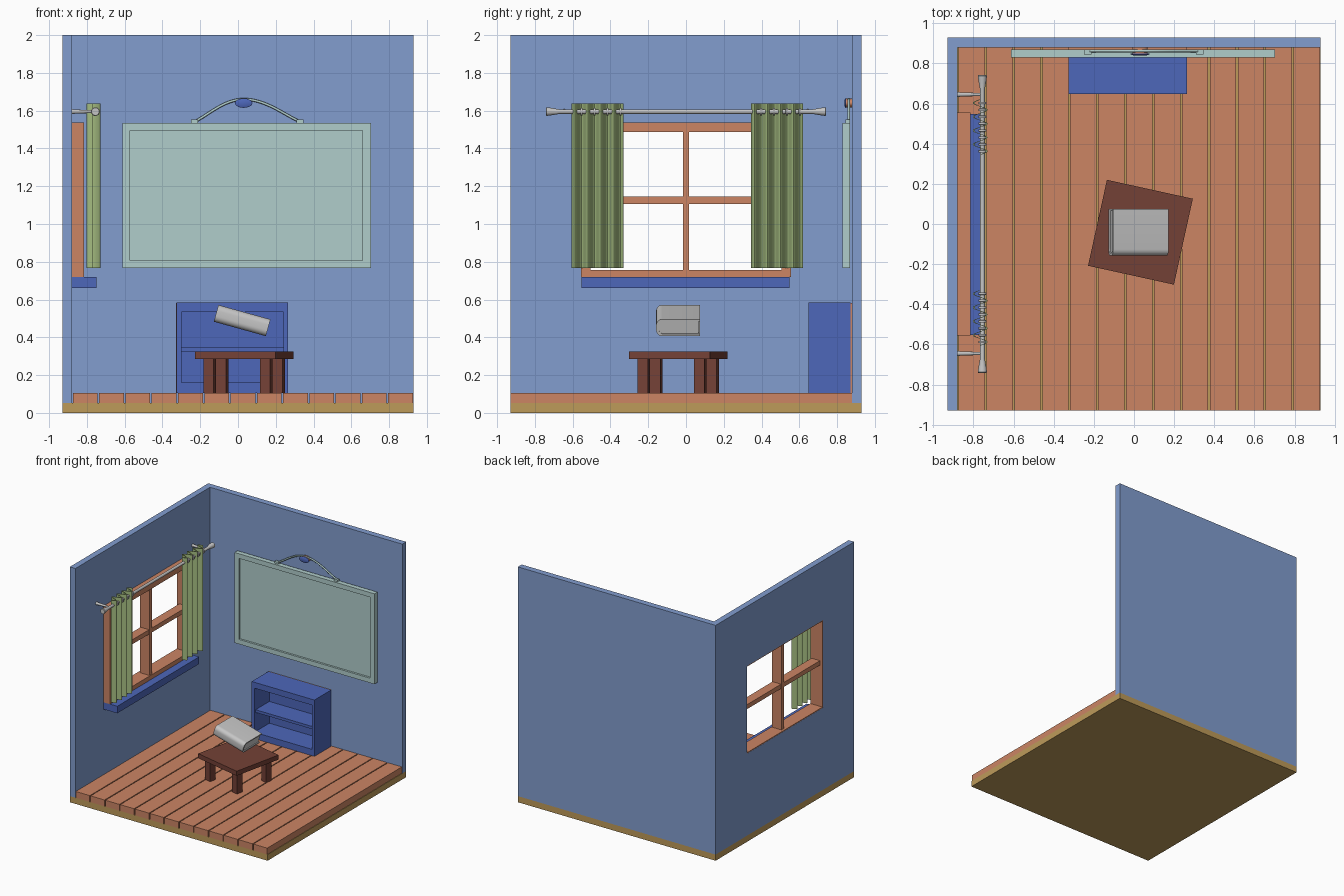
import bpy, bmesh, math
from mathutils import Matrix, Vector

if "Cube" in bpy.data.objects:
    bpy.data.objects.remove(bpy.data.objects["Cube"])


def mat(name, r, g, b):
    lin = [((c / 255 + 0.055) / 1.055) ** 2.4 for c in (r, g, b)]
    m = bpy.data.materials.new(name)
    m.diffuse_color = (*lin, 1)
    m.use_nodes = True
    m.node_tree.nodes["Principled BSDF"].inputs["Base Color"].default_value = m.diffuse_color
    return m


WALL = mat("wall blue", 130, 157, 207)
WOOD = mat("orange wood", 204, 133, 100)
TAN = mat("base tan", 190, 155, 90)
TEAL = mat("pale teal", 176, 205, 203)
ROYAL = mat("royal blue", 77, 103, 186)
BROWN = mat("dark brown", 116, 65, 54)
GREY = mat("light grey", 197, 197, 197)
GREEN = mat("curtain green", 165, 189, 129)


def build(name, verts, faces, material, smooth=None):
    bm = bmesh.new()
    vs = [bm.verts.new(v) for v in verts]
    for f in faces:
        bm.faces.new([vs[i] for i in f])
    bmesh.ops.recalc_face_normals(bm, faces=bm.faces)
    me = bpy.data.meshes.new(name)
    bm.to_mesh(me)
    bm.free()
    me.materials.append(material)
    if smooth:
        me.shade_smooth()
        me.set_sharp_from_angle(angle=math.radians(smooth))
    ob = bpy.data.objects.new(name, me)
    bpy.context.collection.objects.link(ob)
    return ob


def place(axis, d, u, v):
    return {"x": (d, u, v), "y": (u, d, v), "z": (u, v, d)}[axis]


def prism(name, axis, outline, d0, d1, material, smooth=None):
    n = len(outline)
    verts = [place(axis, d, u, v) for d in (d0, d1) for u, v in outline]
    faces = [(i, (i + 1) % n, n + (i + 1) % n, n + i) for i in range(n)]
    faces += [tuple(range(n)), tuple(range(n, 2 * n))]
    return build(name, verts, faces, material, smooth)


def box(name, x0, x1, y0, y1, z0, z1, material):
    return prism(name, "z", [(x0, y0), (x1, y0), (x1, y1), (x0, y1)], z0, z1, material)


def ring(name, axis, d0, d1, outer, inner, material):
    """Rectangular slab with a rectangular hole; rectangles are u0, u1, v0, v1."""
    verts = []
    for d in (d0, d1):
        for a, b, c, e in (outer, inner):
            verts += [place(axis, d, *p) for p in ((a, c), (b, c), (b, e), (a, e))]
    faces = []
    for i in range(4):
        j = (i + 1) % 4
        faces += [(i, j, 4 + j, 4 + i), (8 + i, 8 + j, 12 + j, 12 + i),
                  (i, j, 8 + j, 8 + i), (4 + i, 4 + j, 12 + j, 12 + i)]
    return build(name, verts, faces, material)


def lathe(name, axis, profile, centre, material, su=1, sv=1, n=20):
    """Turned part: profile of (distance along axis, radius)."""
    verts, faces = [], []
    for d, r in profile:
        for k in range(n):
            a = 2 * math.pi * k / n
            verts.append(Vector(place(axis, d, su * r * math.cos(a), sv * r * math.sin(a))) + Vector(centre))
    for s in range(len(profile) - 1):
        for k in range(n):
            j = (k + 1) % n
            faces.append((s * n + k, s * n + j, s * n + n + j, s * n + n + k))
    faces += [tuple(range(n)), tuple(range(len(verts) - n, len(verts)))]
    return build(name, verts, faces, material, 35)


# Room shell: base, walls, floor planks
box("base_slab", -0.93, 0.93, -0.93, 0.93, 0, 0.052, TAN)
ring("left_wall", "x", -0.93, -0.878, (-0.93, 0.93, 0.052, 2), (-0.51, 0.51, 0.75, 1.495), WALL)
box("back_wall", -0.878, 0.93, 0.878, 0.93, 0.052, 2, WALL)
pitch = (0.93 + 0.878) / 13
for i in range(13):
    x = -0.878 + i * pitch
    box(f"floor_plank_{i + 1}", x + 0.004, x + pitch - 0.004, -0.93, 0.878, 0.052, 0.106, WOOD)

# Window: frame, glazing bars, sill
ring("window_frame", "x", -0.929, -0.815, (-0.555, 0.555, 0.72, 1.537), (-0.506, 0.506, 0.757, 1.488), WOOD)
box("window_upright_bar", -0.91, -0.822, -0.016, 0.016, 0.75, 1.495, WOOD)
box("window_cross_bar", -0.905, -0.825, -0.51, 0.51, 1.107, 1.145, WOOD)
box("window_sill", -0.88, -0.748, -0.553, 0.547, 0.66, 0.72, ROYAL)

# Curtain rod with flared ends, and wall brackets
lathe("curtain_rod", "y", [(-0.742, 0.02), (-0.738, 0.023), (-0.715, 0.02), (-0.67, 0.012),
      (0.67, 0.012), (0.715, 0.02), (0.738, 0.023), (0.742, 0.02)], (-0.755, 0, 1.595), GREY)
for side, y in (("front", -0.645), ("back", 0.645)):
    lathe(f"{side}_rod_bracket", "x", [(-0.88, 0.014), (-0.865, 0.011), (-0.755, 0.007)], (0, y, 1.595), GREY, n=12)

# Curtains: wavy sheets with eyelets where they cross the rod
for side, y0 in (("front", -0.605), ("back", 0.345)):
    width, waves, n = 0.275, 4, 64
    wave = [(-0.762 + 0.033 * math.sin(2 * math.pi * waves * i / n), y0 + width * i / n) for i in range(n + 1)]
    outline = wave + [(x - 0.008, y) for x, y in reversed(wave)]
    prism(f"{side}_curtain", "z", outline, 0.767, 1.637, GREEN, 50)
    for k in range(8):
        lathe(f"{side}_eyelet_{k + 1}", "y", [(-0.006, 0.013), (-0.005, 0.02), (0.005, 0.02), (0.006, 0.013)],
              (-0.755, y0 + width * (k + 0.5) / 8, 1.595), GREY, n=12)

# Hanging board: frame, recessed panel, lugs, cord, wall peg
ring("board_frame", "y", 0.828, 0.868, (-0.612, 0.703, 0.768, 1.536), (-0.572, 0.66, 0.808, 1.496), TEAL)
box("board_panel", -0.575, 0.663, 0.845, 0.865, 0.805, 1.499, TEAL)
for side, x in (("left", -0.23), ("right", 0.328)):
    box(f"{side}_cord_lug", x - 0.018, x + 0.018, 0.845, 0.868, 1.53, 1.552, TEAL)
curve = bpy.data.curves.new("hanging_cord", "CURVE")
curve.dimensions = "3D"
curve.bevel_depth = 0.007
curve.bevel_resolution = 2
curve.use_fill_caps = True
line = curve.splines.new("POLY")
line.points.add(40)
for i, p in enumerate(line.points):
    t = i / 20 - 1
    x = 0.03 + t * (0.265 if t < 0 else 0.305)
    z = 1.54 + 0.12 * max(0, 0.5 + 0.5 * math.cos(math.pi * t)) ** 0.6
    p.co = (x, 0.862, z, 1)
curve.materials.append(TEAL)
bpy.context.collection.objects.link(bpy.data.objects.new("hanging_cord", curve))
lathe("peg_shaft", "y", [(0.848, 0.024), (0.878, 0.024)], (0.03, 0, 1.64), WOOD, su=1.6)
lathe("peg_cap", "y", [(0.84, 0.018), (0.844, 0.025), (0.848, 0.025)], (0.03, 0, 1.64), ROYAL, su=1.85)

# Low bookcase
ring("bookcase_body", "y", 0.648, 0.87, (-0.325, 0.265, 0.106, 0.585), (-0.3, 0.24, 0.16, 0.535), ROYAL)
box("bookcase_back", -0.31, 0.25, 0.85, 0.868, 0.12, 0.57, ROYAL)
box("bookcase_shelf", -0.305, 0.245, 0.665, 0.86, 0.322, 0.345, ROYAL)
box("bookcase_backing_strip", -0.328, 0.262, 0.87, 0.878, 0.106, 0.583, WOOD)

# Table, turned slightly
turn = Matrix.Translation((0.032, -0.041, 0)) @ Matrix.Rotation(math.radians(-12.4), 4, "Z")
box("table_top", -0.219, 0.219, -0.219, 0.219, 0.286, 0.325, BROWN).matrix_world = turn
for i, sx in enumerate((-1, 1)):
    for j, sy in enumerate((-1, 1)):
        x, y, w = sx * 0.153, sy * 0.153, 0.028
        leg = box(f"table_leg_{2 * i + j + 1}", x - w, x + w, y - w, y + w, 0.106, 0.288, BROWN)
        leg.matrix_world = turn

# Book hovering at a tilt: rounded cover around a page block


def rounded(y0, y1, h, r):
    """Half-open outline from the upper free edge round the spine to the lower one."""
    pts = [(y1, h)]
    for k in range(7):
        a = math.pi / 2 * (1 + k / 6)
        pts.append((y0 + r + r * math.cos(a), h - r + r * math.sin(a)))
    return pts + [(y, -z) for y, z in reversed(pts)]


tilt = Matrix.Translation((0.022, -0.04, 0.489)) @ Matrix.Rotation(math.radians(15.5), 4, "Y")
cover = rounded(-0.118, 0.115, 0.046, 0.032) + rounded(-0.104, 0.115, 0.034, 0.024)[::-1]
prism("book_cover", "x", cover, -0.143, 0.143, GREY, 35).matrix_world = tilt
pages = rounded(-0.105, 0.107, 0.0345, 0.024)
prism("book_pages", "x", pages, -0.136, 0.136, GREY, 35).matrix_world = tilt
